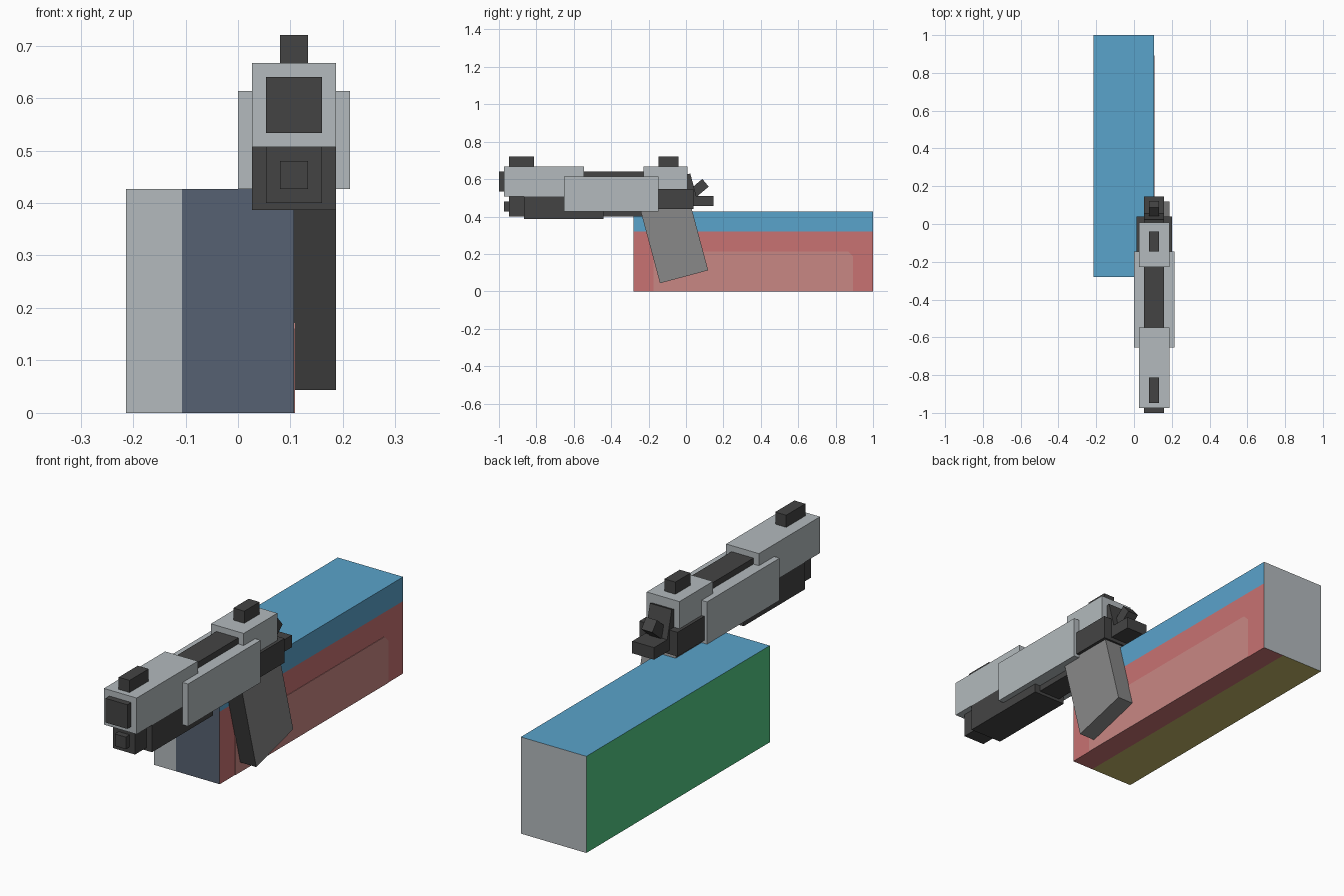
import bpy
import bmesh
from math import radians
from mathutils import Matrix, Vector

old = bpy.data.objects.get("Cube")
if old:
    bpy.data.objects.remove(old, do_unlink=True)

U = 2 / 75      # modelling grid unit
GUN_X = 4 * U   # centre plane of the pistol


def material(name, hex_code):
    def linear(c):
        return c / 12.92 if c <= 0.04045 else ((c + 0.055) / 1.055) ** 2.4
    rgb = [linear(v / 255) for v in bytes.fromhex(hex_code)]
    m = bpy.data.materials.new(name)
    m.use_nodes = True
    m.diffuse_color = (*rgb, 1)
    m.node_tree.nodes["Principled BSDF"].inputs["Base Color"].default_value = (*rgb, 1)
    return m


light = material("light_grey", "b3babd")
dark = material("dark_grey", "444444")
mid = material("grip_grey", "888888")
blue = material("blue", "5aa3cb")
red = material("red", "c87272")
pale = material("pale_red", "c98784")
green = material("green", "51c883")
olive = material("olive", "c4b768")
navy = material("navy", "566172")


def finish(name, bm, mats):
    mesh = bpy.data.meshes.new(name)
    bm.normal_update()
    bm.to_mesh(mesh)
    bm.free()
    for m in mats:
        mesh.materials.append(m)
    ob = bpy.data.objects.new(name, mesh)
    bpy.context.collection.objects.link(ob)
    return ob


def cuboid(center, size):
    bm = bmesh.new()
    bmesh.ops.create_cube(bm, size=1, matrix=Matrix.Translation(center) @ Matrix.Diagonal((*size, 1)))
    return bm


def block(name, mat, x, y, z):
    """Box from ranges in grid units; x is measured from the pistol's centre plane."""
    spans = [Vector(r) * U for r in (x, y, z)]
    center = [sum(r) / 2 for r in spans]
    center[0] += GUN_X
    return finish(name, cuboid(center, [r[1] - r[0] for r in spans]), [mat])


def tilted(name, mats, center, size, angle):
    """Box turned about the x axis on the pistol's centre plane."""
    ob = finish(name, cuboid((0, 0, 0), size), mats)
    ob.location = (GUN_X, *center)
    ob.rotation_euler.x = radians(angle)
    return ob


# Slide and barrel
block("barrel", dark, (-2, 2), (-37.5, -2), (20, 24))
block("front_slide", light, (-3, 3), (-36.5, -20.5), (19, 25))
block("rear_slide", light, (-3, 3), (-8.5, 0.3), (19, 25))
for side, name in ((-1, "right_side_plate"), (1, "left_side_plate")):
    block(name, light, sorted((2 * side, 4 * side)), (-24.5, -5.5), (16, 23))
block("front_sight", dark, (-1, 1), (-35.5, -30.5), (25, 27))
block("rear_sight", dark, (-1, 1), (-5.5, -1.5), (25, 27))

# Lower frame and under-barrel unit
block("lower_rail", dark, (-2, 2), (-35.5, -8.5), (15, 19))
block("under_barrel_body", dark, (-3, 3), (-32.5, -16.5), (14.5, 19))
block("under_barrel_nose", dark, (-1, 1), (-36.5, -35), (16, 18))
block("rear_frame", dark, (-3.5, 3.5), (-8.5, 1.5), (16.5, 20.5))
block("tail", dark, (-2, 2), (0, 5.5), (17.1, 19.1))

# Hammer parts and raked grip
tilted("back_plate", [dark], (0.014, 0.56), (4 * U, 2 * U, 0.13), 15)
tilted("hammer", [dark], (0.066, 0.548), (2 * U, 0.1, 2 * U), 40)
grip = tilted("grip", [mid, dark], (-0.062, 0.271), (6 * U, 10 * U, 15 * U), 15)
for face in grip.data.polygons:
    face.material_index = int(face.normal.y < -0.5)

# Long case, cut along its colour borders
bm = cuboid((-2 * U, 1 - 24 * U, 8 * U), (12 * U, 48 * U, 16 * U))
for point, normal in (((-4 * U, 0, 0), (1, 0, 0)), ((0, 0, 0), (1, 0, 0)), ((0, 0, 12 * U), (0, 0, 1))):
    bmesh.ops.bisect_plane(bm, geom=bm.verts[:] + bm.edges[:] + bm.faces[:], plane_co=point, plane_no=normal)
case = finish("case", bm, [light, blue, red, green, olive, navy])
for face in case.data.polygons:
    n, c = face.normal, face.center
    if n.z > 0.5:
        index = 1
    elif n.z < -0.5:
        index = 2 if c.x > 0 else 4
    elif n.x > 0.5:
        index = 1 if c.z > 12 * U else 2
    elif n.x < -0.5:
        index = 3
    elif n.y < -0.5:
        index = 5 if c.x > -4 * U else 0
    else:
        index = 0
    face.material_index = index

# Pale panel with clipped upper corners on the case's side
y0, y1, top = 1 - 44 * U, 1 - 4 * U, 8 * U
outline = [(y0, 0), (y1, 0), (y1, top - U), (y1 - U, top), (y0 + U, top), (y0, top - U)]
bm = bmesh.new()
panel = bm.faces.new([bm.verts.new((4 * U, y, z)) for y, z in outline])
out = bmesh.ops.extrude_face_region(bm, geom=[panel])
bmesh.ops.translate(bm, vec=(0.002, 0, 0), verts=[v for v in out["geom"] if isinstance(v, bmesh.types.BMVert)])
bmesh.ops.recalc_face_normals(bm, faces=bm.faces)
finish("side_panel", bm, [pale])
